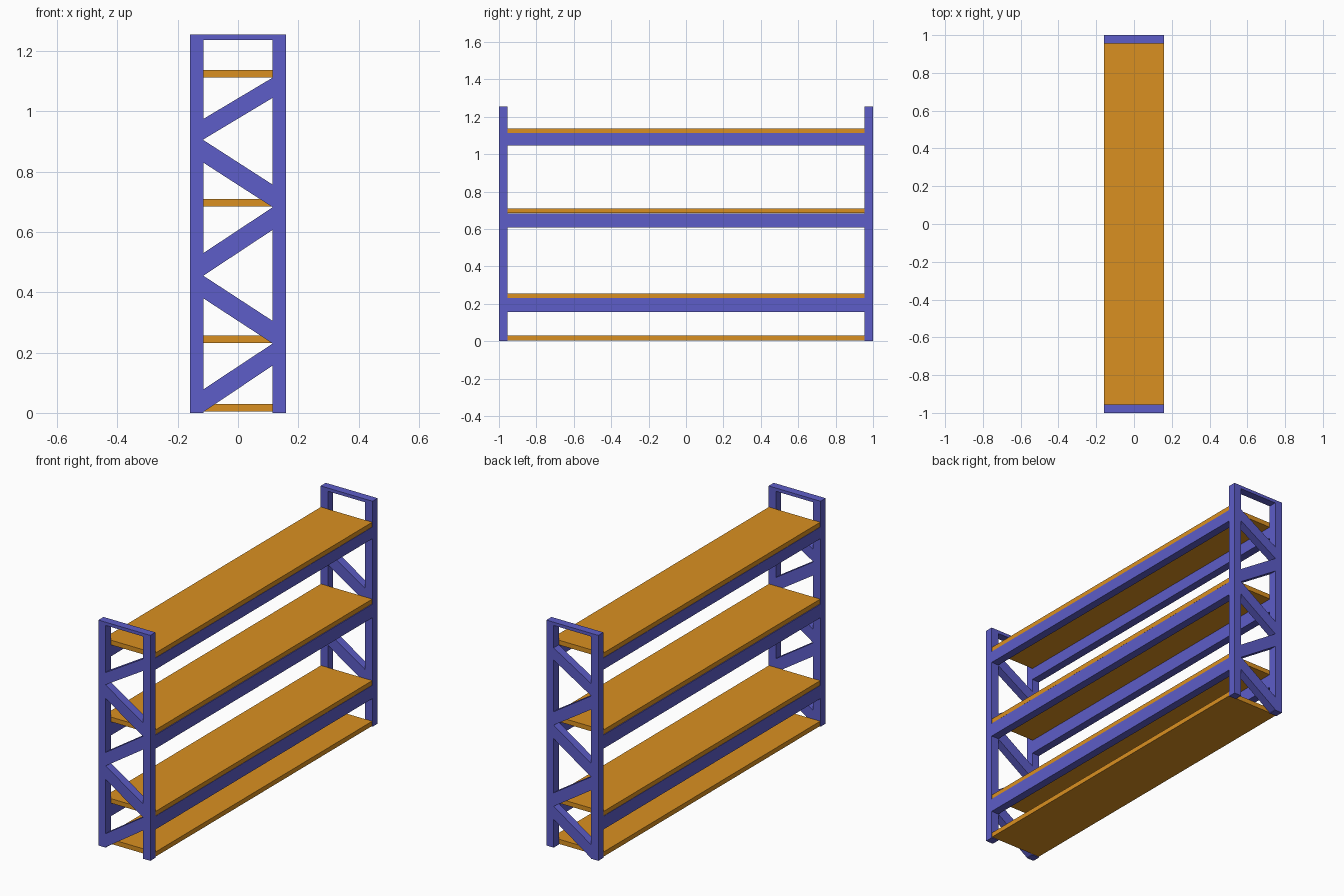
import bpy, bmesh

if "Cube" in bpy.data.objects:
    bpy.data.objects.remove(bpy.data.objects["Cube"])

T = 0.045            # tube thickness
X, Y, H = 0.16, 1.0, 1.255
XI, YI = X - T, Y - T


def material(name, color):
    m = bpy.data.materials.new(name)
    m.diffuse_color = color
    m.use_nodes = True
    m.node_tree.nodes["Principled BSDF"].inputs["Base Color"].default_value = m.diffuse_color
    return m


blue = material("blue_paint", (0.11, 0.11, 0.58, 1))
orange = material("orange_board", (0.70, 0.28, 0.015, 1))


def prism(name, profile, y0, y1, mat):
    """Extrude an XZ profile from y0 to y1."""
    bm = bmesh.new()
    face = bm.faces.new([bm.verts.new((x, y0, z)) for x, z in profile])
    ext = bmesh.ops.extrude_face_region(bm, geom=[face])["geom"]
    verts = [g for g in ext if isinstance(g, bmesh.types.BMVert)]
    bmesh.ops.translate(bm, verts=verts, vec=(0, y1 - y0, 0))
    bmesh.ops.recalc_face_normals(bm, faces=bm.faces)
    me = bpy.data.meshes.new(name)
    bm.to_mesh(me)
    bm.free()
    me.materials.append(mat)
    ob = bpy.data.objects.new(name, me)
    bpy.context.collection.objects.link(ob)
    return ob


def box(name, x0, x1, y0, y1, z0, z1, mat):
    return prism(name, [(x0, z0), (x1, z0), (x1, z1), (x0, z1)], y0, y1, mat)


# Diagonal braces: lower and upper z at the left post, then at the right post
braces = [(0.003, 0.078, 0.157, 0.230),
          (0.380, 0.455, 0.230, 0.305),
          (0.455, 0.530, 0.607, 0.682),
          (0.830, 0.905, 0.682, 0.757),
          (0.907, 0.975, 1.045, 1.112)]

# Two identical end frames
for end, y0 in (("front", -Y), ("back", YI)):
    y1 = y0 + T
    box(end + "_left_post", -X, -XI, y0, y1, 0, H, blue)
    box(end + "_right_post", XI, X, y0, y1, 0, H, blue)
    box(end + "_top_bar", -XI, XI, y0, y1, H - 0.018, H, blue)
    for i, (a, b, c, d) in enumerate(braces):
        prism(f"{end}_brace_{i + 1}", [(-XI, a), (XI, c), (XI, d), (-XI, b)], y0, y1, blue)

# Long rails under the three upper shelves
for i, (z0, z1) in enumerate([(0.157, 0.231), (0.607, 0.682), (1.047, 1.112)]):
    box(f"left_rail_{i + 1}", -X, -XI, -YI, YI, z0, z1, blue)
    box(f"right_rail_{i + 1}", XI, X, -YI, YI, z0, z1, blue)

# Shelf boards
for i, (z0, z1) in enumerate([(0.004, 0.03), (0.231, 0.256), (0.684, 0.71), (1.112, 1.138)]):
    box(f"shelf_{i + 1}", -0.158, 0.158, -YI, YI, z0, z1, orange)
